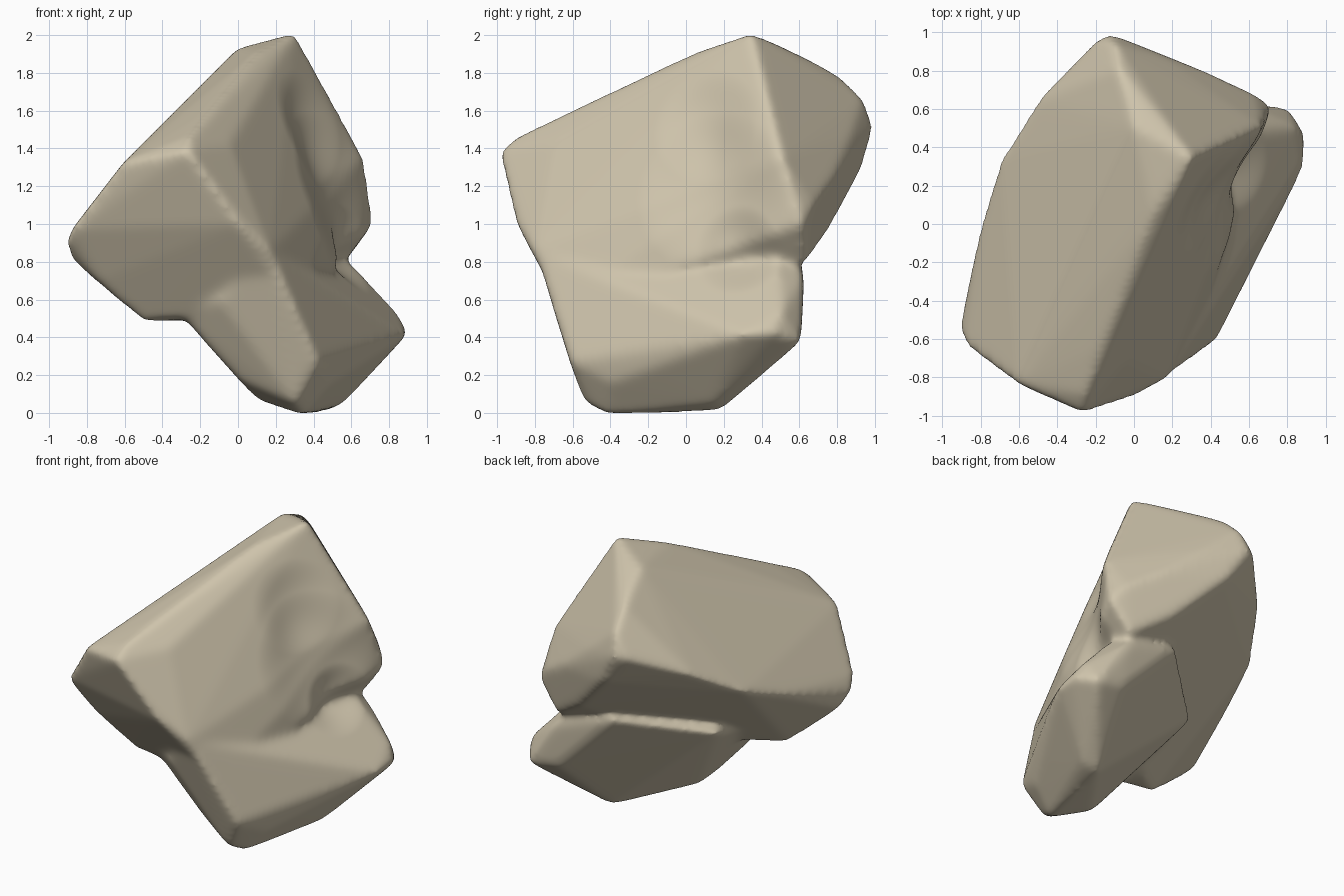
import bpy
import bmesh
from mathutils import Vector

# Start clean
default_cube = bpy.data.objects.get("Cube")
if default_cube:
    bpy.data.objects.remove(default_cube, do_unlink=True)

# Single stone colour
stone = bpy.data.materials.new("warm_sandstone")
stone.use_nodes = True
stone_colour = (0.62, 0.55, 0.41, 1.0)
stone.diffuse_color = stone_colour
shader = stone.node_tree.nodes["Principled BSDF"]
shader.inputs["Base Color"].default_value = stone_colour
shader.inputs["Roughness"].default_value = 0.9

CORE = Vector((0, 0, 1))
WEAR_ALLOWANCE = 1.014


def hull_into(bm, corners):
    """Add one convex lump, cut slightly large so that wear brings it to size."""
    verts = [bm.verts.new(CORE + (Vector(corner) - CORE) * WEAR_ALLOWANCE)
             for corner in corners]
    result = bmesh.ops.convex_hull(bm, input=verts)
    unused = [item for item in result["geom_interior"]
              if isinstance(item, bmesh.types.BMVert)]
    bmesh.ops.delete(bm, geom=unused, context="VERTS")


def press(mesh, centre, radius, push):
    """Push the surface softly around a centre."""
    centre, push = Vector(centre), Vector(push)
    for vert in mesh.vertices:
        distance = (vert.co - centre).length / radius
        if distance < 1:
            vert.co += push * (1 - distance ** 2) ** 2


# Upper slab: top ridge, left rim, back rim, front edge, underside
top_ridge = [(.3, .34, 2), (0, .5, 1.92), (.1, .05, 1.9), (-.02, -.08, 1.8),
             (-.2, -.65, 1.56), (-.25, -.88, 1.46), (-.26, -.98, 1.38),
             (-.04, -.7, 1.42), (-.02, -.4, 1.6)]
left_rim = [(-.6, -.83, 1.32), (-.87, -.63, .97), (-.9, -.55, .9),
            (-.87, -.45, .81), (-.79, 0, 1.05), (-.69, .34, 1.17),
            (-.5, .64, 1.35)]
back_rim = [(-.2, .95, 1.5), (-.12, .98, 1.5), (-.1, .93, 1.66),
            (-.08, .8, 1.78), (.15, .86, 1.45), (.43, .76, 1.22),
            (.62, .67, 1.1), (.71, .61, 1), (.66, .5, 1.35),
            (0, .92, 1.28), (.3, .75, .97)]
front_edge = [(-.1, -.91, 1.18), (0, -.89, 1), (.17, -.8, .86),
              (.3, -.66, .57)]
underside = [(-.73, -.5, .7), (-.5, -.41, .49), (-.3, -.4, .5),
             (.56, .63, .8), (.1, 0, .5)]

# Lower foot: flared toe, flat sole, and the neck that flows into the slab
toe = [(.89, .45, .43), (.88, .3, .42), (.8, .6, .38), (.83, .5, .54),
       (.73, .4, .29), (.6, -.2, .24), (.49, -.39, .17), (.42, -.61, .28)]
sole = [(.34, -.42, 0), (.45, .18, .02), (.55, .15, .06), (.3, -.53, .06),
        (.1, -.3, .08), (0, -.42, .19), (-.18, -.42, .44)]
neck = [(.3, -.65, .56), (.58, .6, .42), (.57, .62, .72), (.17, -.79, .86),
        (-.1, -.62, .6), (-.3, -.45, .52), (-.35, .15, .72), (.15, .6, .85),
        (.4, .45, 1)]

bm = bmesh.new()
hull_into(bm, top_ridge + left_rim + back_rim + front_edge + underside)
hull_into(bm, toe + sole + neck)
bmesh.ops.recalc_face_normals(bm, faces=bm.faces)
mesh = bpy.data.meshes.new("boulder")
bm.to_mesh(mesh)
bm.free()
boulder = bpy.data.objects.new("boulder", mesh)
bpy.context.collection.objects.link(boulder)

# Fuse both lumps and wear down the edges
remesh = boulder.modifiers.new("fuse", "REMESH")
remesh.mode = "VOXEL"
remesh.voxel_size = 0.018
wear = boulder.modifiers.new("wear", "SMOOTH")
wear.factor = 0.5
wear.iterations = 28
graph = bpy.context.evaluated_depsgraph_get()
worn = bpy.data.meshes.new_from_object(boulder.evaluated_get(graph))
boulder.modifiers.clear()
boulder.data = worn
worn.name = "boulder"

# Worn valley down the broad face, and the pocket above the toe
press(worn, (.45, .18, 1.15), .45, (-.08, .02, 0))
press(worn, (.32, .14, 1.5), .32, (-.05, 0, 0))
press(worn, (.57, .28, .85), .25, (-.06, 0, 0))

# Rest the sole on the ground
ground = min(vert.co.z for vert in worn.vertices)
boulder.location.z = -ground

# Finish
worn.materials.clear()
worn.materials.append(stone)
for polygon in worn.polygons:
    polygon.material_index = 0
    polygon.use_smooth = True
